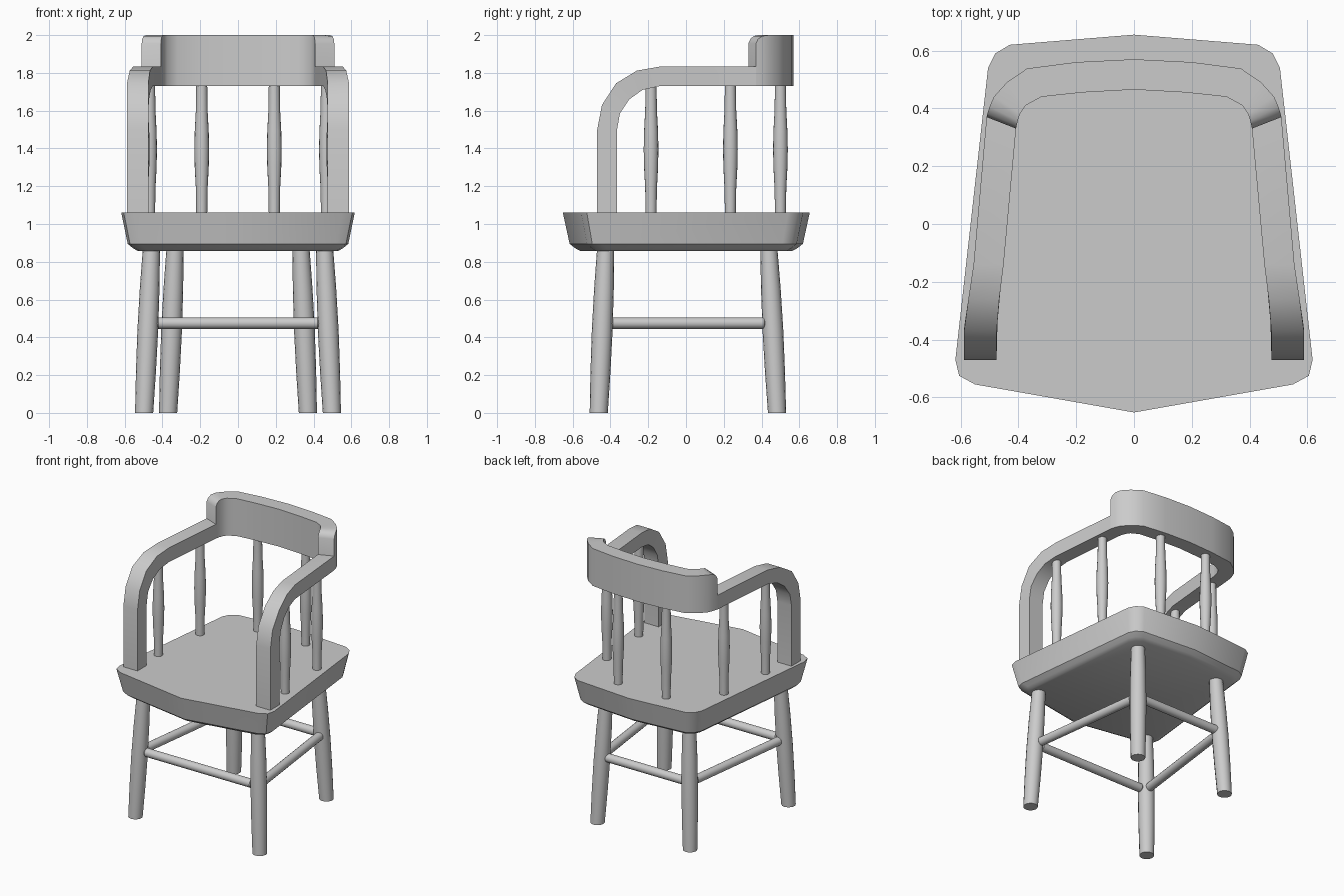
import bpy, bmesh, math
from mathutils import Vector

cube = bpy.data.objects.get("Cube")
if cube:
    bpy.data.objects.remove(cube, do_unlink=True)

grey = bpy.data.materials.new("plain grey")
grey.use_nodes = True
COLOR = (0.6, 0.6, 0.6, 1)
grey.diffuse_color = COLOR
grey.node_tree.nodes["Principled BSDF"].inputs["Base Color"].default_value = COLOR


def loft(name, rings, angle=35):
    """Skin a row of equal-length closed rings and cap both ends."""
    bm = bmesh.new()
    rows = [[bm.verts.new(p) for p in ring] for ring in rings]
    n = len(rows[0])
    for a, b in zip(rows, rows[1:]):
        for i in range(n):
            j = (i + 1) % n
            bm.faces.new((a[i], a[j], b[j], b[i]))
    bm.faces.new(rows[0][::-1])
    bm.faces.new(rows[-1])
    bmesh.ops.recalc_face_normals(bm, faces=bm.faces)
    mesh = bpy.data.meshes.new(name)
    bm.to_mesh(mesh)
    bm.free()
    mesh.materials.append(grey)
    obj = bpy.data.objects.new(name, mesh)
    bpy.context.collection.objects.link(obj)
    bpy.ops.object.select_all(action='DESELECT')
    obj.select_set(True)
    bpy.context.view_layer.objects.active = obj
    bpy.ops.object.shade_smooth_by_angle(angle=math.radians(angle))
    return obj


def turned(name, start, end, profile, sides=16):
    """Round bar from start to end; profile holds (fraction, radius)."""
    start, end = Vector(start), Vector(end)
    axis = end - start
    # Upright bars keep level ends, level bars get square ends
    if abs(axis.z) > 0.1:
        u, v = Vector((1, 0, 0)), Vector((0, 1, 0))
    else:
        u, v = axis.normalized().cross(Vector((0, 0, 1))), Vector((0, 0, 1))
    turns = [2 * math.pi * k / sides for k in range(sides)]
    rings = [[start + axis * t + (u * math.cos(a) + v * math.sin(a)) * r for a in turns]
             for t, r in profile]
    return loft(name, rings)


def interpolate(table, y):
    for (y0, x0), (y1, x1) in zip(table, table[1:]):
        if y <= y1:
            return x0 + (x1 - x0) * max(0, (y - y0) / (y1 - y0))
    return table[-1][1]


# Seat: plan outline stacked with a tapering, rounded underside
half = [(0.55, -0.555), (0.605, -0.525), (0.618, -0.47),
        (0.505, 0.54), (0.48, 0.59), (0.43, 0.62)]
outline = [(0, -0.652)] + half + [(0, 0.655)] + [(-x, y) for x, y in reversed(half)]
levels = [(0.858, 0.86), (0.872, 0.90), (0.895, 0.945), (1.06, 1)]
loft("seat", [[(x * s, y * s, z) for x, y in outline] for z, s in levels])

# Legs and arms, mirrored
LEG = [(0, 0.048), (0.25, 0.053), (0.5, 0.055), (0.75, 0.052), (1, 0.045)]
SPINDLE = [(0, 0.029), (0.2, 0.031), (0.36, 0.037), (0.5, 0.039),
           (0.64, 0.037), (0.8, 0.031), (1, 0.029)]
RAIL = [(0, 0.022), (0.012, 0.03), (0.988, 0.03), (1, 0.022)]
OUTER_X = [(-0.47, 0.588), (-0.36, 0.588), (-0.14, 0.555), (0.37, 0.51)]
INNER_X = [(-0.47, 0.475), (-0.33, 0.475), (-0.15, 0.452), (0.33, 0.408)]
arm_top = [(-0.47, 1.05), (-0.47, 1.5), (-0.445, 1.63), (-0.37, 1.745),
           (-0.26, 1.812), (-0.14, 1.833)]
arm_under = [(-0.365, 1.05), (-0.365, 1.5), (-0.35, 1.585), (-0.30, 1.66),
             (-0.23, 1.71), (-0.14, 1.73)]

for side, s in (("left", 1), ("right", -1)):
    turned(f"front_leg_{side}", (0.497 * s, -0.462, 0), (0.458 * s, -0.425, 0.88), LEG)
    turned(f"back_leg_{side}", (0.37 * s, 0.482, 0), (0.333 * s, 0.438, 0.88), LEG)
    turned(f"side_stretcher_{side}", (0.465 * s, -0.4, 0.475), (0.36 * s, 0.42, 0.475), RAIL)
    for i, (x, y) in enumerate([(0.507, -0.185), (0.468, 0.235), (0.192, 0.5)]):
        turned(f"spindle_{side}_{i + 1}", (x * s, y, 1.05), (x * s, y, 1.74), SPINDLE)

    rings = []
    for (yt, zt), (yb, zb) in zip(arm_top, arm_under):
        rings.append([(f(tab, y) * s, y, z) for f, tab, y, z in (
            (interpolate, OUTER_X, yt, zt), (interpolate, INNER_X, yt, zt),
            (interpolate, INNER_X, yb, zb), (interpolate, OUTER_X, yb, zb))])
    rings.append([(0.51 * s, 0.37, 1.833), (0.408 * s, 0.33, 1.833),
                  (0.408 * s, 0.33, 1.73), (0.51 * s, 0.37, 1.73)])
    loft(f"arm_{side}", rings)

turned("front_stretcher", (-0.43, -0.442, 0.475), (0.43, -0.442, 0.475), RAIL)
turned("back_stretcher", (-0.34, 0.46, 0.475), (0.34, 0.46, 0.475), RAIL)

# Backrest: curved band with rounded upper corners
# (outer x, outer y, inner x, inner y, top z)
band = [(0.51, 0.37, 0.408, 0.33, 1.955), (0.507, 0.382, 0.406, 0.341, 1.98),
        (0.5, 0.405, 0.402, 0.358, 1.995), (0.485, 0.44, 0.394, 0.382, 2.0),
        (0.44, 0.49, 0.375, 0.41, 2.0), (0.37, 0.538, 0.32, 0.44, 2.0),
        (0.2, 0.56, 0.18, 0.455, 2.0), (0, 0.57, 0, 0.465, 2.0)]
stations = [(1, b) for b in band] + [(-1, b) for b in reversed(band[:-1])]
loft("backrest", [[(ox * s, oy, z), (ix * s, iy, z), (ix * s, iy, 1.73), (ox * s, oy, 1.73)]
                  for s, (ox, oy, ix, iy, z) in stations], angle=45)
